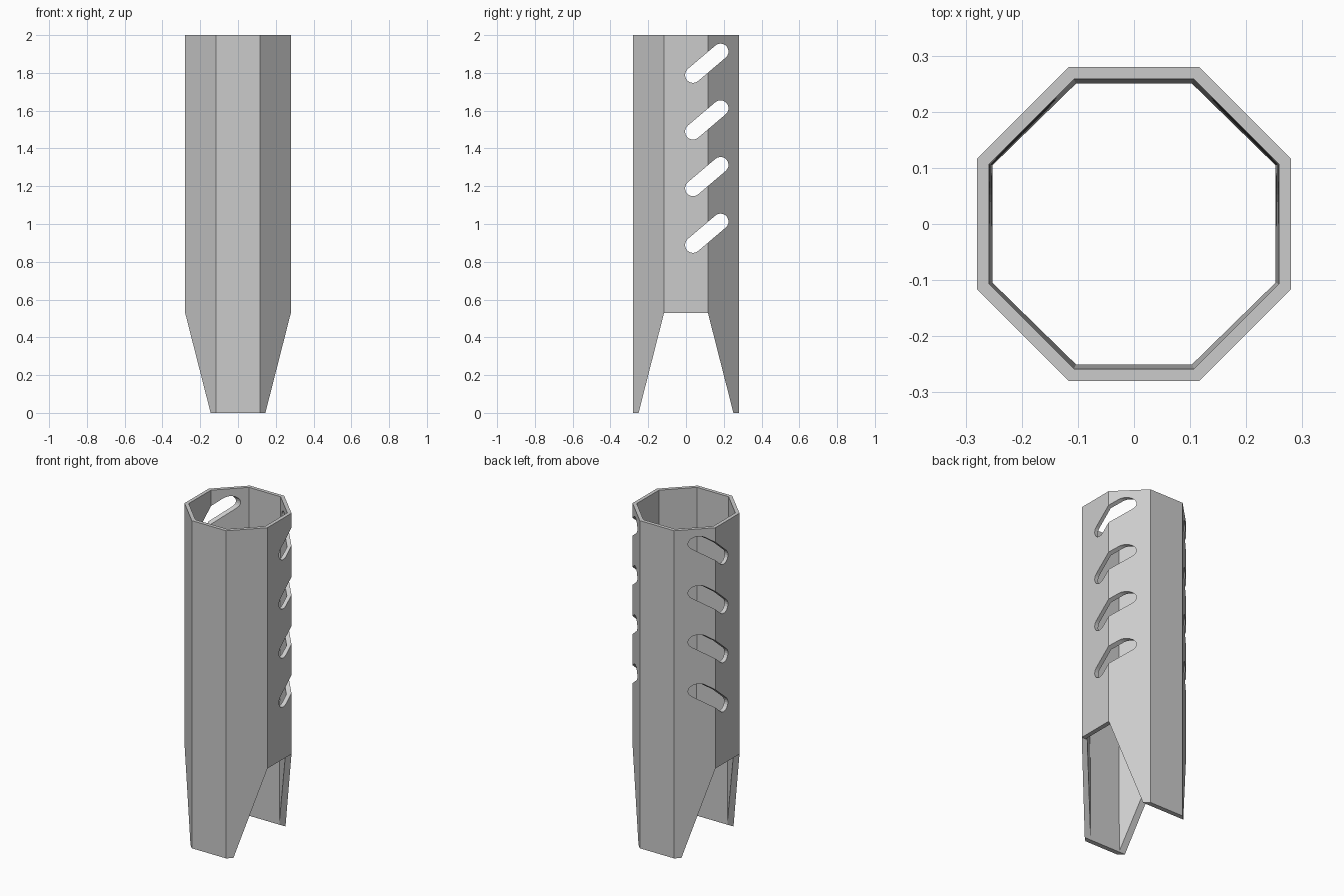
import bpy
import bmesh
from math import cos, sin, pi, atan2

cube = bpy.data.objects.get("Cube")
if cube:
    bpy.data.objects.remove(cube, do_unlink=True)

SIDES = 8
HEIGHT = 2.0
OUTER = 0.28          # centre to flat, outside
INNER_TOP = 0.258     # the bore narrows slightly downwards
INNER_BOTTOM = 0.25

metal = bpy.data.materials.new("grey metal")
grey = (0.6, 0.6, 0.6, 1)
metal.use_nodes = True
metal.diffuse_color = grey
metal.node_tree.nodes["Principled BSDF"].inputs["Base Color"].default_value = grey


def new_object(name, bm):
    bmesh.ops.recalc_face_normals(bm, faces=bm.faces)
    mesh = bpy.data.meshes.new(name)
    bm.to_mesh(mesh)
    bm.free()
    mesh.materials.append(metal)
    obj = bpy.data.objects.new(name, mesh)
    bpy.context.collection.objects.link(obj)
    return obj


def octagon(bm, apothem, z):
    r = apothem / cos(pi / SIDES)
    angles = [(i + 0.5) * 2 * pi / SIDES for i in range(SIDES)]
    return [bm.verts.new((r * cos(a), r * sin(a), z)) for a in angles]


def add_prism(bm, profile):
    """Extrude a (y, z) profile right through the tube along x."""
    face = bm.faces.new([bm.verts.new((-1, y, z)) for y, z in profile])
    result = bmesh.ops.extrude_face_region(bm, geom=[face])
    verts = [v for v in result["geom"] if isinstance(v, bmesh.types.BMVert)]
    bmesh.ops.translate(bm, verts=verts, vec=(2, 0, 0))


def slot_profile(start, end, radius, steps=10):
    """Rounded slot outline around the segment start-end."""
    angle = atan2(end[1] - start[1], end[0] - start[0])
    points = []
    for centre, turn in ((end, -pi / 2), (start, pi / 2)):
        for i in range(steps + 1):
            a = angle + turn + pi * i / steps
            points.append((centre[0] + radius * cos(a), centre[1] + radius * sin(a)))
    return points


# Hollow octagonal tube
bm = bmesh.new()
loops = [octagon(bm, OUTER, 0), octagon(bm, OUTER, HEIGHT),
         octagon(bm, INNER_TOP, HEIGHT), octagon(bm, INNER_BOTTOM, 0)]
for k, lower in enumerate(loops):
    upper = loops[(k + 1) % len(loops)]
    for i in range(SIDES):
        j = (i + 1) % SIDES
        bm.faces.new((lower[i], lower[j], upper[j], upper[i]))
tube = new_object("slotted_tube", bm)

# Cutter: tapered notch between the two legs, and four slanted slots
bm = bmesh.new()
slope = (0.251 - 0.116) / 0.53
foot = 0.251 + slope * 0.1
add_prism(bm, [(-foot, -0.1), (foot, -0.1), (0.116, 0.53), (-0.116, 0.53)])
for n in range(4):
    z = 0.889 + 0.3 * n
    add_prism(bm, slot_profile((0.037, z), (0.183, z + 0.124), 0.042))
cutter = new_object("cutter", bm)
cutter.hide_render = True

# Cut the tube, then drop the helper
cut = tube.modifiers.new("openings", 'BOOLEAN')
cut.operation = 'DIFFERENCE'
cut.solver = 'EXACT'
cut.object = cutter
bpy.context.view_layer.objects.active = tube
tube.select_set(True)
bpy.ops.object.modifier_apply(modifier=cut.name)
bpy.data.objects.remove(cutter, do_unlink=True)
